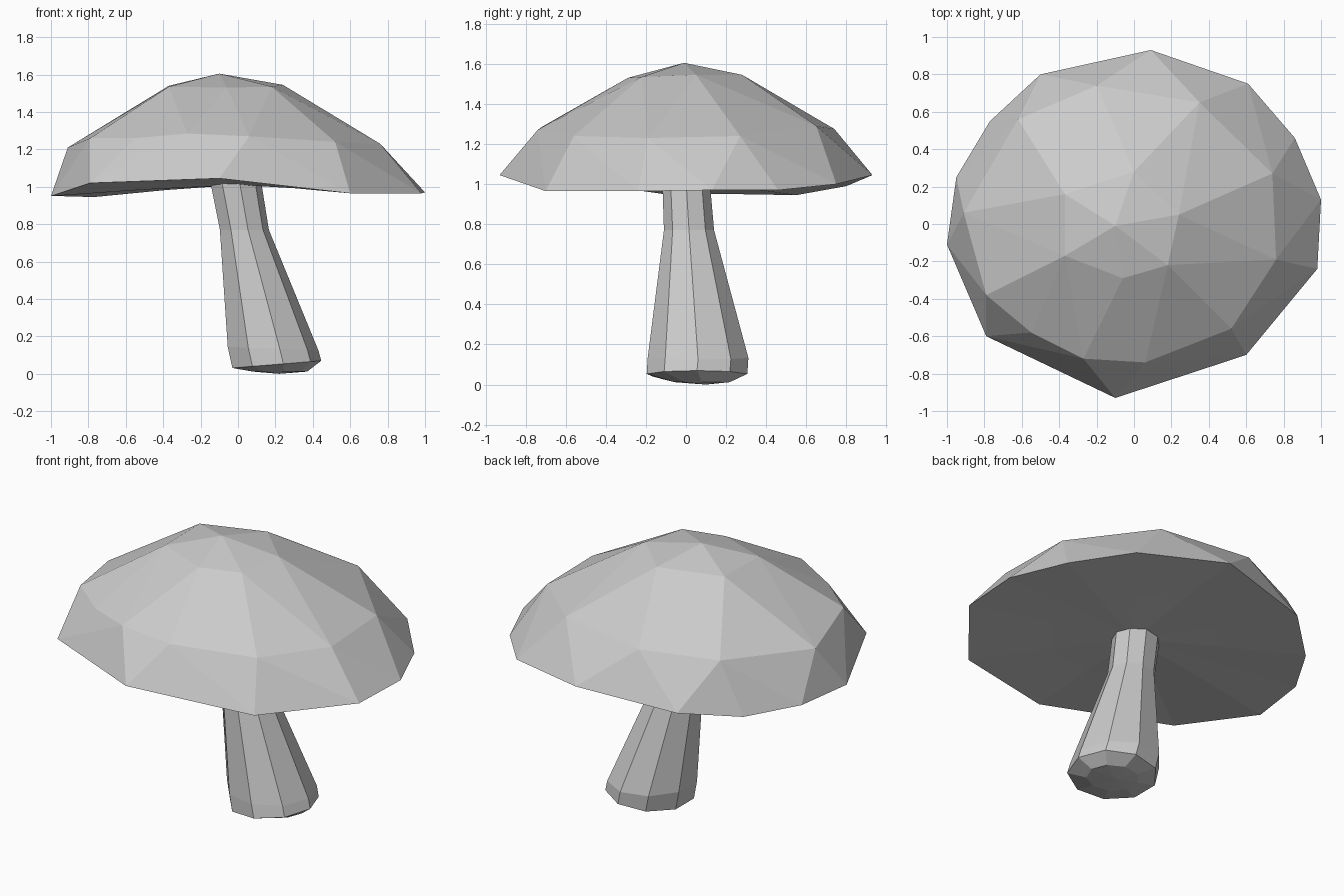
import bpy, bmesh
from math import sin, cos, pi

if "Cube" in bpy.data.objects:
    bpy.data.objects.remove(bpy.data.objects["Cube"])


def finish(bm, name):
    bmesh.ops.recalc_face_normals(bm, faces=bm.faces)
    me = bpy.data.meshes.new(name)
    bm.to_mesh(me)
    bm.free()
    ob = bpy.data.objects.new(name, me)
    bpy.context.collection.objects.link(ob)
    return ob


# Cap: irregular faceted dome spanned over three uneven rings and a peak
rim = [(-1, -.11, .95), (-.95, .25, .95), (-.77, .55, .945), (-.5, .8, .99),
       (.09, .93, 1.045), (.61, .75, 1.0), (.86, .46, .97), (1, .13, .97),
       (.98, -.24, .965), (.6, -.7, .965), (-.1, -.93, 1.045), (-.79, -.6, 1.02)]
shoulder = [(-.91, .06, 1.21), (-.79, -.38, 1.26), (-.27, -.72, 1.285),
            (.06, -.74, 1.27), (.52, -.56, 1.24), (.76, -.19, 1.23),
            (.74, .27, 1.24), (.35, .65, 1.29), (-.2, .74, 1.275),
            (-.62, .56, 1.25), (-.55, -.58, 1.26)]
crown = [(-.37, .16, 1.54), (-.37, -.17, 1.535), (-.06, -.29, 1.53),
         (.18, -.22, 1.535), (.24, .05, 1.545), (0, .28, 1.545), (-.1, -.01, 1.605)]

bm = bmesh.new()
rim_v = [bm.verts.new(p) for p in rim]
for p in shoulder + crown:
    bm.verts.new(p)
bmesh.ops.convex_hull(bm, input=bm.verts[:])
bm.normal_update()
bmesh.ops.delete(bm, geom=[f for f in bm.faces if f.normal.z < 0], context='FACES_ONLY')

# Shallow hollow underside
n = len(rim)
inner = [bm.verts.new((x * .5, y * .5, .5 * z + .51)) for x, y, z in rim]
hub = bm.verts.new((0, 0, 1.01))
for i in range(n):
    j = (i + 1) % n
    bm.faces.new((rim_v[i], rim_v[j], inner[j], inner[i]))
    bm.faces.new((inner[i], inner[j], hub))
bmesh.ops.delete(bm, geom=[v for v in bm.verts if not v.link_faces], context='VERTS')
finish(bm, "mushroom_cap")

# Stem: leaning nine-sided tube, (cx, cy, z, rx, ry, tilt)
sides = 9
sections = [(-.015, 0, 1.02, .14, .12, 0), (.03, .015, .77, .135, .127, 0),
            (.18, .06, .135, .25, .255, -.01), (.2, .055, .05, .245, .255, .02),
            (.22, .08, .012, .15, .14, 0)]
bm = bmesh.new()
rings = []
for cx, cy, z, rx, ry, tilt in sections:
    angles = [2 * pi * i / sides for i in range(sides)]
    rings.append([bm.verts.new((cx + rx * cos(a), cy + ry * sin(a), z + tilt * cos(a)))
                  for a in angles])
for a, b in zip(rings, rings[1:]):
    for i in range(sides):
        j = (i + 1) % sides
        bm.faces.new((a[i], a[j], b[j], b[i]))
bm.faces.new(rings[0])
base = bm.verts.new((.22, .1, 0))
for i in range(sides):
    bm.faces.new((rings[-1][i], rings[-1][(i + 1) % sides], base))
finish(bm, "mushroom_stem")
